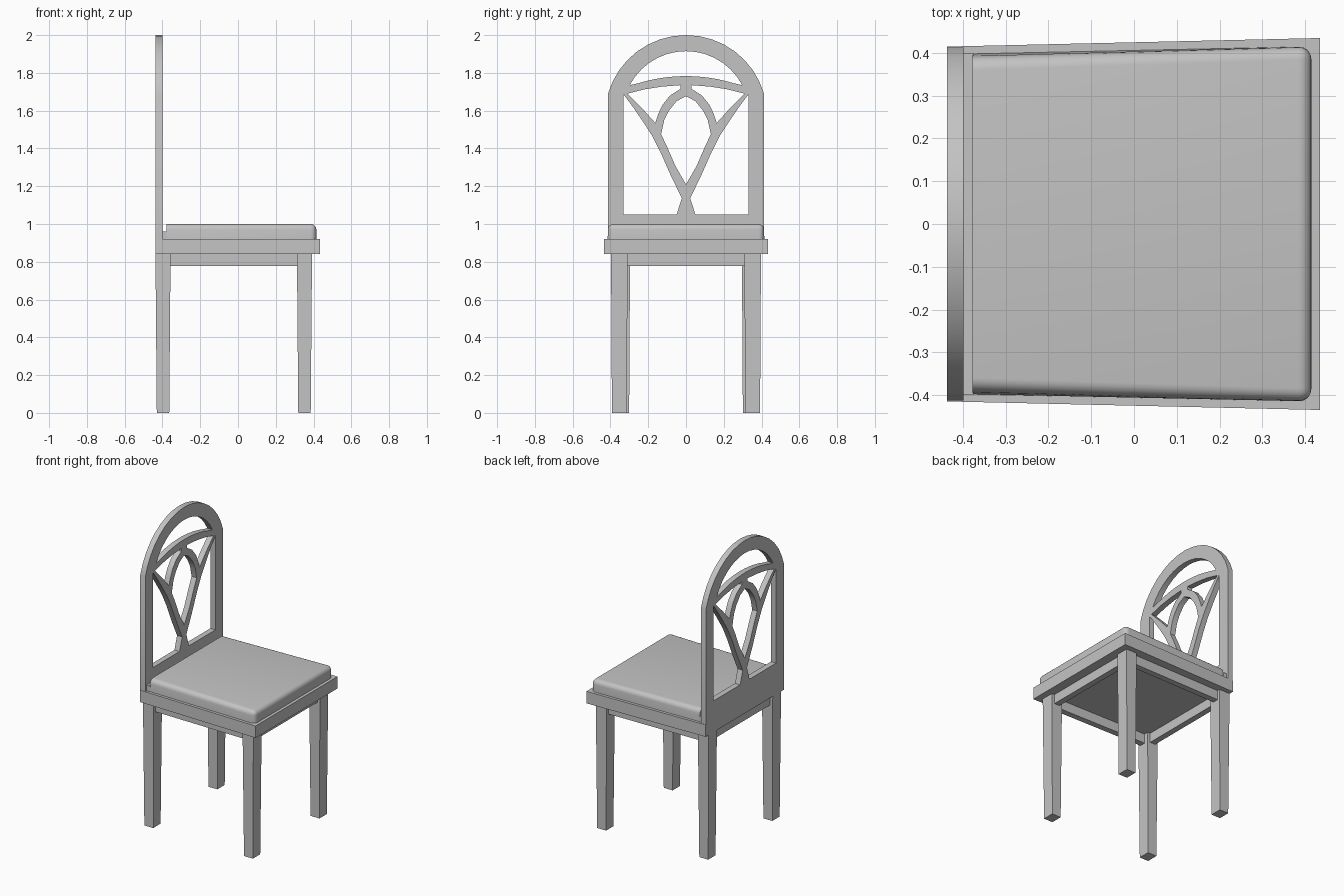
import bpy, bmesh
from math import sin, cos, asin, pi
from mathutils import Matrix

if "Cube" in bpy.data.objects:
    bpy.data.objects.remove(bpy.data.objects["Cube"], do_unlink=True)

grey = bpy.data.materials.new("plain grey")
grey.use_nodes = True
grey.diffuse_color = (0.55, 0.55, 0.55, 1)
grey.node_tree.nodes["Principled BSDF"].inputs["Base Color"].default_value = grey.diffuse_color


def smooth(ob):
    bpy.ops.object.select_all(action="DESELECT")
    ob.select_set(True)
    bpy.context.view_layer.objects.active = ob
    bpy.ops.object.shade_smooth_by_angle(angle=pi / 6)


def prism(name, low, z0, z1, high=None, round_edge=None, radius=0.03):
    """Solid between two outlines; edges passing round_edge are rounded."""
    bm = bmesh.new()
    a = [bm.verts.new((x, y, z0)) for x, y in low]
    b = [bm.verts.new((x, y, z1)) for x, y in (high or low)]
    bm.faces.new(a[::-1])
    bm.faces.new(b)
    n = len(a)
    for i in range(n):
        j = (i + 1) % n
        bm.faces.new((a[i], a[j], b[j], b[i]))
    bmesh.ops.recalc_face_normals(bm, faces=bm.faces)
    if round_edge:
        edges = [e for e in bm.edges if round_edge(e)]
        bmesh.ops.bevel(bm, geom=edges, offset=radius, segments=5,
                        profile=0.5, affect="EDGES")
    me = bpy.data.meshes.new(name)
    bm.to_mesh(me)
    bm.free()
    me.materials.append(grey)
    ob = bpy.data.objects.new(name, me)
    bpy.context.collection.objects.link(ob)
    if round_edge:
        smooth(ob)
    return ob


def taper(x0, x1, w0, w1):
    """Plan outline that widens from the back to the front."""
    return [(x0, -w0), (x1, -w1), (x1, w1), (x0, w0)]


def rect(x0, x1, y0, y1):
    return [(x0, y0), (x1, y0), (x1, y1), (x0, y1)]


# Seat frame and the low ledge behind the cushion
BACK, FRONT = -0.437, 0.435
prism("seat_frame", taper(BACK, FRONT, 0.415, 0.435), 0.84, 0.92)
prism("rear_ledge", rect(-0.405, -0.375, -0.4, 0.4), 0.91, 0.96)


# Cushion, rounded everywhere except at its base and its rear edge
def cushion_edge(e):
    at_rear = all(v.co.x < 0 for v in e.verts)
    at_base = all(v.co.z < 0.95 for v in e.verts)
    return not (at_rear or at_base)


prism("cushion", taper(-0.378, 0.415, 0.398, 0.415), 0.92, 1.0,
      taper(-0.378, 0.415, 0.39, 0.415), cushion_edge)

# Legs, slightly narrower at the foot
for side, s in (("left", 1), ("right", -1)):
    for end, x, y in (("front", 0.352, 0.353), ("rear", -0.397, 0.34)):
        def square(hx, hy):
            return rect(x - hx, x + hx, s * y - hy, s * y + hy)
        prism(f"{end}_leg_{side}", square(0.033, 0.039), 0, 0.84, square(0.04, 0.044))

    # Side apron between the legs
    prism(f"side_apron_{side}",
          [(-0.38, s * 0.325), (0.34, s * 0.335), (0.34, s * 0.375), (-0.38, s * 0.365)],
          0.777, 0.84)

for end, x in (("front", 0.352), ("rear", -0.397)):
    prism(f"{end}_apron", rect(x - 0.02, x + 0.02, -0.33, 0.33), 0.777, 0.84)


# Pierced back panel drawn as flat outlines (across, up)
def arc(half, base, rise, n=14):
    """Arch points from right to left."""
    r = (half * half + rise * rise) / (2 * rise)
    a = asin(half / r)
    return [(r * sin(a - 2 * a * i / n), base + rise - r + r * cos(a - 2 * a * i / n))
            for i in range(n + 1)]


def flip(points):
    return [(-y, z) for y, z in points]


outer = [(-0.413, 0.92), (0.413, 0.92)] + arc(0.413, 1.69, 0.31, 16)
crescent = arc(0.298, 1.735, 0.18) + arc(0.298, 1.73, 0.053)[::-1][1:-1]
side_gap = [(0.33, 1.05), (0.33, 1.685), (0.285, 1.625), (0.23, 1.545), (0.18, 1.468),
            (0.135, 1.38), (0.08, 1.255), (0.022, 1.137), (0.05, 1.05)]
fan_gap = [(0.31, 1.69), (0.22, 1.713), (0.13, 1.727), (0.03, 1.735), (0.03, 1.715),
           (0.085, 1.68), (0.125, 1.63), (0.148, 1.58), (0.163, 1.535), (0.23, 1.61)]
lancet_half = [(0.05, 1.65), (0.09, 1.6), (0.115, 1.55), (0.132, 1.475),
               (0.105, 1.42), (0.055, 1.305)]
lancet = [(0, 1.677)] + lancet_half + [(0, 1.21)] + flip(lancet_half)[::-1]

drawing = bpy.data.curves.new("back_outline", "CURVE")
drawing.dimensions = "2D"
drawing.fill_mode = "BOTH"
drawing.extrude = 0.019
for outline in (outer, crescent, side_gap, flip(side_gap), fan_gap, flip(fan_gap), lancet):
    spline = drawing.splines.new("POLY")
    spline.points.add(len(outline) - 1)
    for p, (y, z) in zip(spline.points, outline):
        p.co = (y, z, 0, 1)
    spline.use_cyclic_u = True

sketch = bpy.data.objects.new("back_sketch", drawing)
bpy.context.collection.objects.link(sketch)
bpy.context.view_layer.update()
panel = bpy.data.meshes.new_from_object(
    sketch.evaluated_get(bpy.context.evaluated_depsgraph_get()))
bpy.data.objects.remove(sketch, do_unlink=True)

# Stand the panel upright at the rear of the seat
panel.transform(Matrix(((0, 0, 1, BACK + 0.019), (1, 0, 0, 0), (0, 1, 0, 0), (0, 0, 0, 1))))
bm = bmesh.new()
bm.from_mesh(panel)
bmesh.ops.remove_doubles(bm, verts=bm.verts, dist=0.0002)
bmesh.ops.recalc_face_normals(bm, faces=bm.faces)
bm.to_mesh(panel)
bm.free()
panel.materials.clear()
panel.materials.append(grey)
back = bpy.data.objects.new("chair_back", panel)
bpy.context.collection.objects.link(back)
smooth(back)
